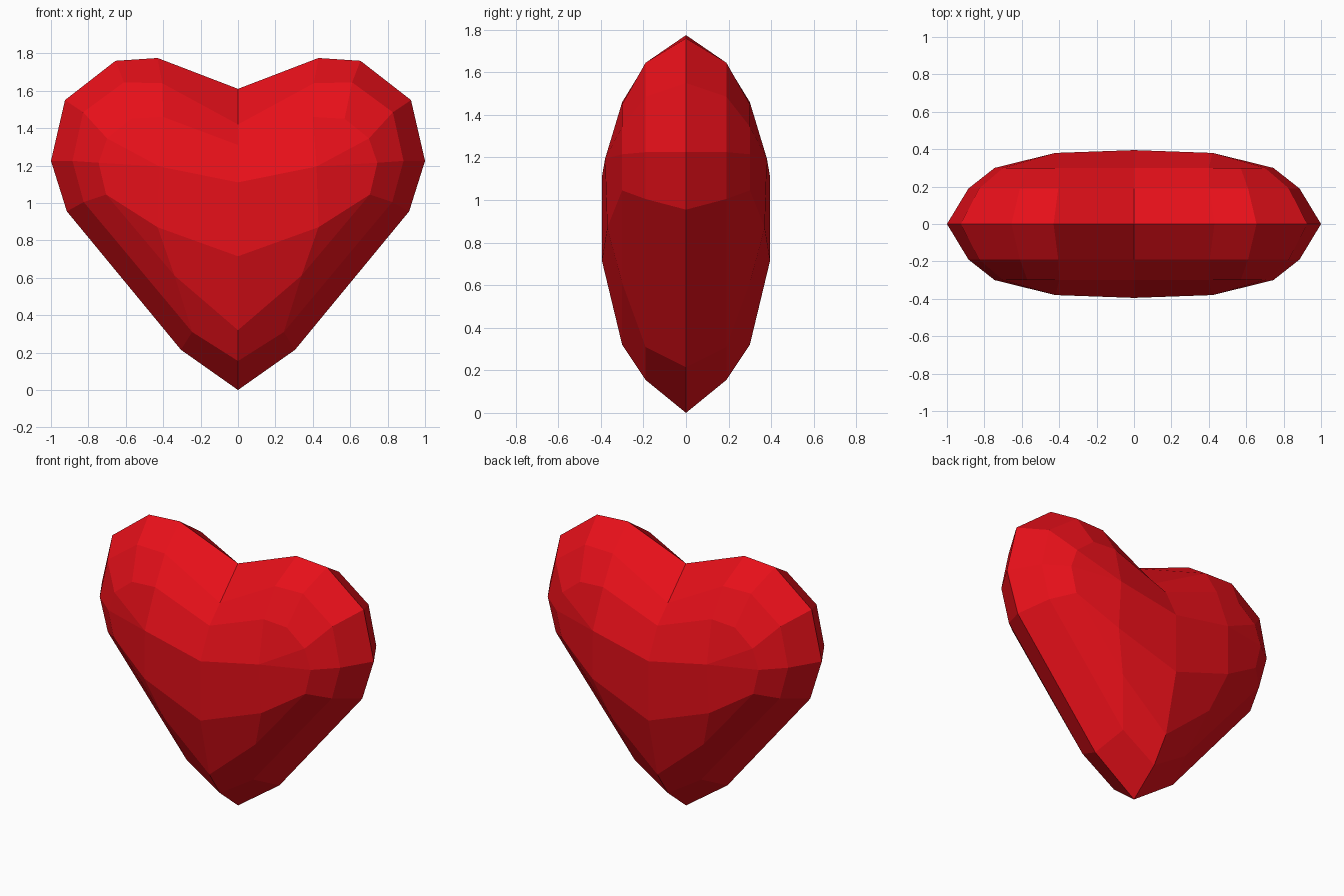
import bpy, bmesh

if "Cube" in bpy.data.objects:
    bpy.data.objects.remove(bpy.data.objects["Cube"])

# Right half of each heart-shaped ring (x, z), from top notch to bottom tip
RINGS = [
    (0.00, [(0, 1.61), (.43, 1.775), (.655, 1.76), (.925, 1.55),
            (1.0, 1.225), (.915, .955), (.305, .215), (0, 0)]),
    (0.19, [(0, 1.42), (.405, 1.64), (.61, 1.645), (.828, 1.485),
            (.885, 1.225), (.825, 1.005), (.245, .31), (0, .155)]),
    (0.30, [(0, 1.31), (.40, 1.46), (.57, 1.45), (.70, 1.345),
            (.745, 1.215), (.705, 1.045), (.34, .612), (0, .32)]),
]
# Inner points of the front panel (x, y, z)
INNER = [(0, .395, 1.11), (.42, .38, 1.195), (.43, .37, .87), (0, .395, .715)]
# Panel faces: r = index on the last ring, i = inner point
PANEL = ["r0 r1 i1 i0", "r1 r2 r3 i1", "r3 r4 i1", "r4 r5 i2 i1",
         "r5 r6 i2", "r6 r7 i3 i2", "i0 i1 i2 i3"]

bm = bmesh.new()


def quarter(sx, sy):
    rings = [[bm.verts.new((sx * x, sy * y, z)) for x, z in pts] for y, pts in RINGS]
    inner = [bm.verts.new((sx * x, sy * y, z)) for x, y, z in INNER]
    for a, b in zip(rings, rings[1:]):
        for k in range(len(a) - 1):
            bm.faces.new((a[k], a[k + 1], b[k + 1], b[k]))
    groups = {"r": rings[-1], "i": inner}
    for face in PANEL:
        bm.faces.new([groups[n[0]][int(n[1])] for n in face.split()])


# Four mirrored quarters welded into one closed body
for sx in (1, -1):
    for sy in (1, -1):
        quarter(sx, sy)
bmesh.ops.remove_doubles(bm, verts=bm.verts[:], dist=0.0005)
bmesh.ops.recalc_face_normals(bm, faces=bm.faces[:])

mesh = bpy.data.meshes.new("heart")
bm.to_mesh(mesh)
bm.free()
heart = bpy.data.objects.new("heart", mesh)
bpy.context.collection.objects.link(heart)

red = bpy.data.materials.new("red")
red.diffuse_color = (0.8, 0.005, 0.01, 1)
red.use_nodes = True
red.node_tree.nodes["Principled BSDF"].inputs["Base Color"].default_value = red.diffuse_color
mesh.materials.append(red)
